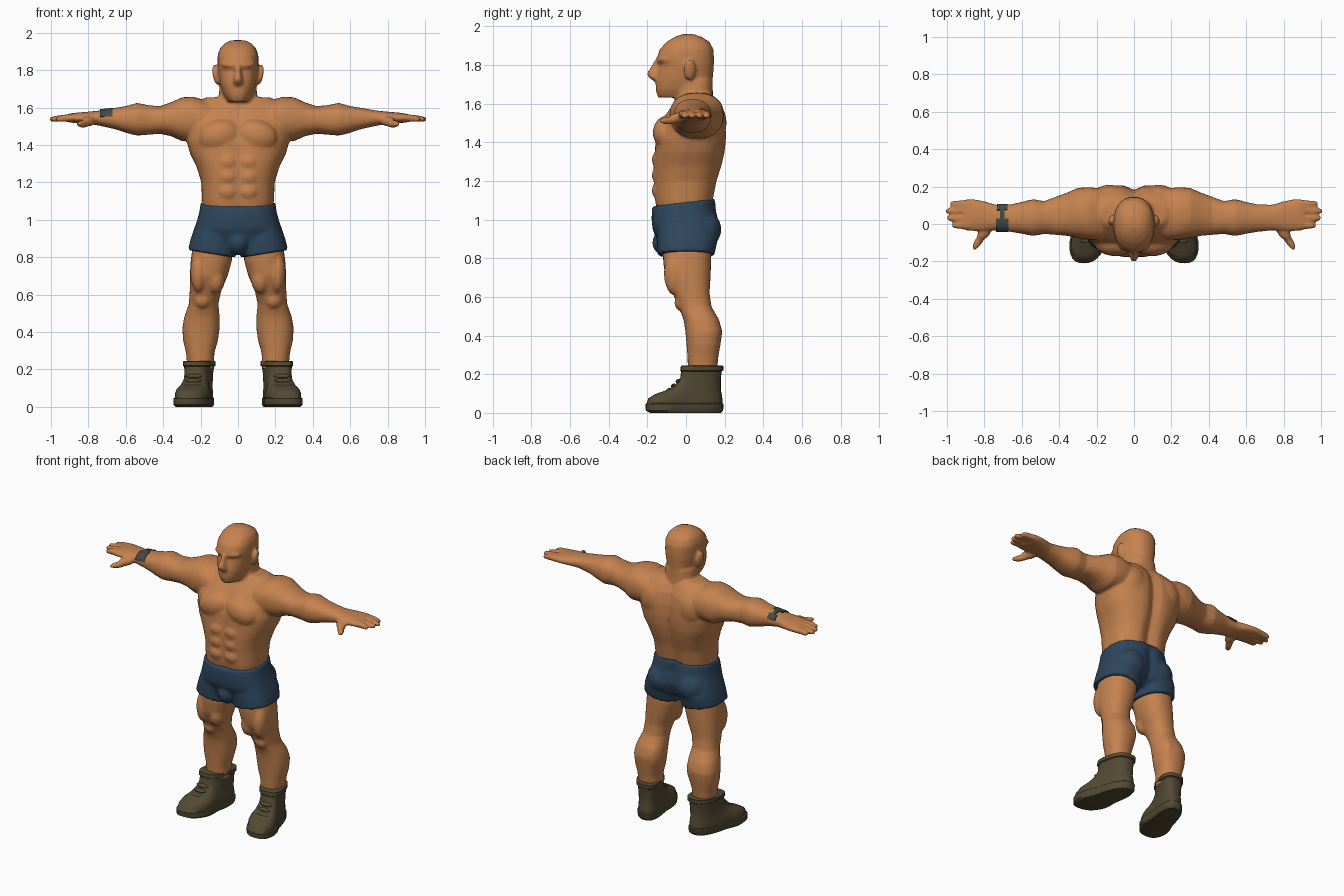
import bpy, bmesh, math
from mathutils import Matrix, Vector


def material(name, rgb):
    m = bpy.data.materials.new(name)
    m.diffuse_color = (*rgb, 1)
    return m


SKIN = material("tan_skin", (0.56, 0.225, 0.078))
BLUE = material("navy_cloth", (0.028, 0.062, 0.11))
BROWN = material("olive_leather", (0.088, 0.068, 0.034))
GREY = material("dark_strap", (0.06, 0.065, 0.06))


def spow(v, n):
    return math.copysign(abs(v) ** (2 / n), v)


def loft(bm, rows, axis="z", side=1, n=2.3, k=32, rule=None):
    """Closed tube through rows (position, a0, a1, b0, b1) along z (a=x, b=y) or x (a=y, b=z)."""
    rings = []
    for p, a0, a1, b0, b1 in rows:
        ring = []
        for i in range(k):
            t = math.tau * i / k
            a = (a0 + a1) / 2 + (a1 - a0) / 2 * spow(math.cos(t), n)
            b = (b0 + b1) / 2 + (b1 - b0) / 2 * spow(math.sin(t), n)
            co = Vector((a, b, p) if axis == "z" else (p, a, b))
            if rule:
                co = rule(co)
            co.x *= side
            ring.append(bm.verts.new(co))
        rings.append(ring)
    faces = [bm.faces.new(rings[0][::-1]), bm.faces.new(rings[-1])]
    for r, q in zip(rings, rings[1:]):
        for i in range(k):
            j = (i + 1) % k
            faces.append(bm.faces.new((r[i], r[j], q[j], q[i])))
    bmesh.ops.recalc_face_normals(bm, faces=faces)


def blob(bm, centre, size, rot=(0, 0, 0)):
    m = Matrix.Translation(centre)
    for ang, ax in zip(rot, "XYZ"):
        m = m @ Matrix.Rotation(math.radians(ang), 4, ax)
    bmesh.ops.create_uvsphere(bm, u_segments=20, v_segments=12, radius=1,
                              matrix=m @ Matrix.Diagonal((*size, 1)))


def pair(bm, centre, size, rot=(0, 0, 0)):
    for s in (1, -1):
        blob(bm, (s * centre[0], centre[1], centre[2]), size, (rot[0], s * rot[1], s * rot[2]))


def finish(bm, name, mat, voxel=0, ratio=0.3, angle=50):
    me = bpy.data.meshes.new(name)
    bm.to_mesh(me)
    bm.free()
    ob = bpy.data.objects.new(name, me)
    bpy.context.collection.objects.link(ob)
    bpy.ops.object.select_all(action="DESELECT")
    bpy.context.view_layer.objects.active = ob
    ob.select_set(True)
    if voxel:  # fuse overlapping parts into one skin
        r = ob.modifiers.new("fuse", "REMESH")
        r.mode, r.voxel_size = "VOXEL", voxel
        s = ob.modifiers.new("soften", "SMOOTH")
        s.factor, s.iterations = 0.5, 5
        d = ob.modifiers.new("reduce", "DECIMATE")
        d.ratio = ratio
        for m in [m.name for m in ob.modifiers]:
            bpy.ops.object.modifier_apply(modifier=m)
    ob.data.materials.clear()
    ob.data.materials.append(mat)
    bpy.ops.object.shade_smooth_by_angle(angle=math.radians(angle))
    return ob


def sym(rows):
    return [(z, -w, w, y0, y1) for z, w, y0, y1 in rows]


# ---- body: torso, head, arms and legs fused together
body = bmesh.new()


def torso_rule(c):  # spine and breastbone grooves
    g = math.exp(-(c.x / 0.04) ** 2)
    c.y += -0.03 * g if c.y > 0.05 else (0.012 * g if c.y < -0.05 else 0)
    return c


loft(body, sym([(1.02, .18, -.15, .13), (1.10, .192, -.165, .145), (1.20, .196, -.17, .165),
                (1.28, .22, -.172, .19), (1.35, .255, -.165, .205), (1.42, .275, -.16, .212),
                (1.50, .28, -.135, .21), (1.57, .27, -.09, .195), (1.62, .24, -.045, .165),
                (1.655, .17, -.02, .13)]), n=2.5, k=48, rule=torso_rule)
pair(body, (.10, -.10, 1.45), (.115, .072, .085), (0, 15, 0))      # pecs
pair(body, (.13, .14, 1.50), (.10, .07, .11))                      # shoulder blades
for z in (1.15, 1.23, 1.31):                                       # abdominals
    pair(body, (.055, -.145, z), (.05, .032, .042))
# neck and head
loft(body, sym([(1.52, .12, -.08, .14), (1.60, .108, -.06, .14), (1.72, .098, -.05, .138)]))
loft(body, sym([(1.632, .055, -.145, .09), (1.67, .078, -.157, .12), (1.72, .094, -.157, .137),
                (1.765, .102, -.148, .142), (1.80, .107, -.137, .144), (1.825, .109, -.155, .145),
                (1.88, .109, -.137, .143), (1.92, .095, -.10, .122), (1.945, .07, -.06, .082),
                (1.96, .035, -.02, .04)]), n=2.3)
loft(body, sym([(1.715, .018, -.165, -.10), (1.735, .03, -.192, -.10), (1.755, .025, -.205, -.10),
                (1.79, .016, -.182, -.10), (1.83, .014, -.16, -.10)]), k=16)  # nose
pair(body, (.05, -.125, 1.826), (.045, .02, .014), (0, -8, 25))    # brows
pair(body, (.118, .02, 1.775), (.016, .032, .056), (0, 10, 15))    # ears

ARM = [(.12, -.06, .17, 1.47, 1.62), (.18, -.085, .19, 1.44, 1.64), (.24, -.085, .197, 1.425, 1.658),
       (.30, -.075, .193, 1.42, 1.655), (.36, -.063, .167, 1.448, 1.627),
       (.42, -.058, .145, 1.46, 1.607), (.48, -.053, .122, 1.455, 1.613),
       (.54, -.064, .133, 1.45, 1.625), (.60, -.052, .118, 1.465, 1.608),
       (.66, -.042, .105, 1.485, 1.598), (.74, -.034, .103, 1.503, 1.584),
       (.80, -.038, .122, 1.512, 1.578), (.86, -.038, .134, 1.517, 1.573),
       (.905, -.034, .132, 1.52, 1.567)]
LEG = [(.88, .03, .24, -.12, .13), (.78, .033, .253, -.118, .13), (.70, .055, .258, -.107, .127),
       (.62, .09, .258, -.07, .122), (.55, .105, .263, -.037, .132), (.48, .098, .288, -.012, .172),
       (.42, .098, .298, -.003, .188), (.35, .108, .293, .003, .178), (.29, .126, .278, .008, .167),
       (.20, .13, .27, .01, .16)]
FINGERS = [(.108, .985), (.070, 1.007), (.031, 1.0), (-.008, .975)]
for s in (1, -1):
    loft(body, ARM, "x", s)
    loft(body, LEG, "z", s)
    for y, end in FINGERS:
        loft(body, [(.87, y - .02, y + .02, 1.523, 1.567), (.94, y - .018, y + .018, 1.523, 1.562),
                    (end - .015, y - .016, y + .016, 1.522, 1.554),
                    (end, y - .01, y + .01, 1.528, 1.548)], "x", s, k=12)
    # thumb
    blob(body, (s * .80, -.045, 1.526), (.05, .03, .026), (0, 0, -s * 50))
    blob(body, (s * .828, -.088, 1.512), (.06, .021, .02), (0, 0, -s * 58))
    # thigh and calf muscles
    blob(body, (s * .12, -.05, .68), (.05, .055, .075))
    blob(body, (s * .21, -.055, .72), (.045, .06, .11))
    blob(body, (s * .15, .115, .42), (.045, .065, .10))
    blob(body, (s * .19, -.02, .57), (.045, .04, .045))            # kneecap
finish(body, "body", SKIN, voxel=.0085, ratio=.22)

# ---- shorts
shorts = bmesh.new()


def hip_rule(c):  # waistband rises to the back, seat is cleft
    if c.z > 1.05:
        c.z += 0.12 * c.y
    elif c.y > 0.05:
        c.y -= 0.02 * math.exp(-(c.x / 0.03) ** 2)
    return c


def hem_rule(c):  # leg openings slant up to the outside
    if c.z < 0.85:
        c.z += 0.16 * (c.x - 0.14)
    return c


loft(shorts, sym([(.845, .10, -.09, .10), (.88, .20, -.14, .15), (.95, .232, -.173, .175),
                  (1.0, .218, -.178, .17), (1.04, .207, -.177, .16), (1.09, .20, -.174, .15)]),
     n=2.5, k=48, rule=hip_rule)
for s in (1, -1):
    loft(shorts, [(.98, .02, .225, -.14, .15), (.90, .0, .252, -.15, .165),
                  (.818, .012, .268, -.148, .147)], "z", s, rule=hem_rule)
pair(shorts, (.105, .095, .95), (.10, .088, .095))                 # seat
blob(shorts, (0, -.10, .88), (.06, .075, .07))                     # front gusset
finish(shorts, "shorts", BLUE, voxel=.009, ratio=.25)


# ---- boots, toes turned outward and widened
def boot_rule(c):
    wide = 1 + 0.27 * min(max(-c.y / 0.08, 0), 1)
    c.x = 0.208 + (c.x - 0.208) * wide - 0.21 * (c.y - 0.08)
    return c


BOOT = [(.0, .075, -.185, .18), (.012, .083, -.208, .192), (.045, .083, -.21, .195),
        (.05, .077, -.204, .19), (.075, .077, -.195, .188), (.095, .074, -.165, .185),
        (.118, .07, -.10, .18), (.145, .07, -.055, .18), (.18, .07, -.03, .18),
        (.215, .074, -.025, .185), (.22, .081, -.03, .193), (.243, .081, -.026, .193),
        (.246, .07, -.015, .18)]
for s, label in ((1, "left_boot"), (-1, "right_boot")):
    bm = bmesh.new()
    loft(bm, [(z, .208 - w, .208 + w, y0, y1) for z, w, y0, y1 in BOOT], "z", s, n=2.6, rule=boot_rule)
    for i in range(3):                                             # lace ridges
        blob(bm, (s * (.236 + .004 * i), -.04 - .025 * i, .165 - .024 * i), (.045, .014, .01),
             (25, 0, 0))
    finish(bm, label, BROWN, angle=40)

# ---- wrist strap: two pads on the back of the wrist joined by a narrow link
strap = bmesh.new()
for d0, d1, half in ((92, 172, .034), (58, 92, .012), (14, 58, .028)):
    prev = None
    for i in range(9):
        t = math.radians(d0 + (d1 - d0) * i / 8)
        pts = []
        for x in (-.705 - half, -.705 + half):
            grow = (x + .705) * 0.12
            for off in (-.004, .005):
                pts.append(strap.verts.new((x, .033 + (.071 + off) * spow(math.cos(t), 2.3),
                                            1.543 + (.047 + off + grow) * spow(math.sin(t), 2.3))))
        loop = [pts[0], pts[1], pts[3], pts[2]]
        if prev:
            for a in range(4):
                b = (a + 1) % 4
                strap.faces.new((prev[a], prev[b], loop[b], loop[a]))
        if i in (0, 8):
            strap.faces.new(loop)
        prev = loop
bmesh.ops.recalc_face_normals(strap, faces=strap.faces[:])
finish(strap, "wrist_strap", GREY, angle=40)
